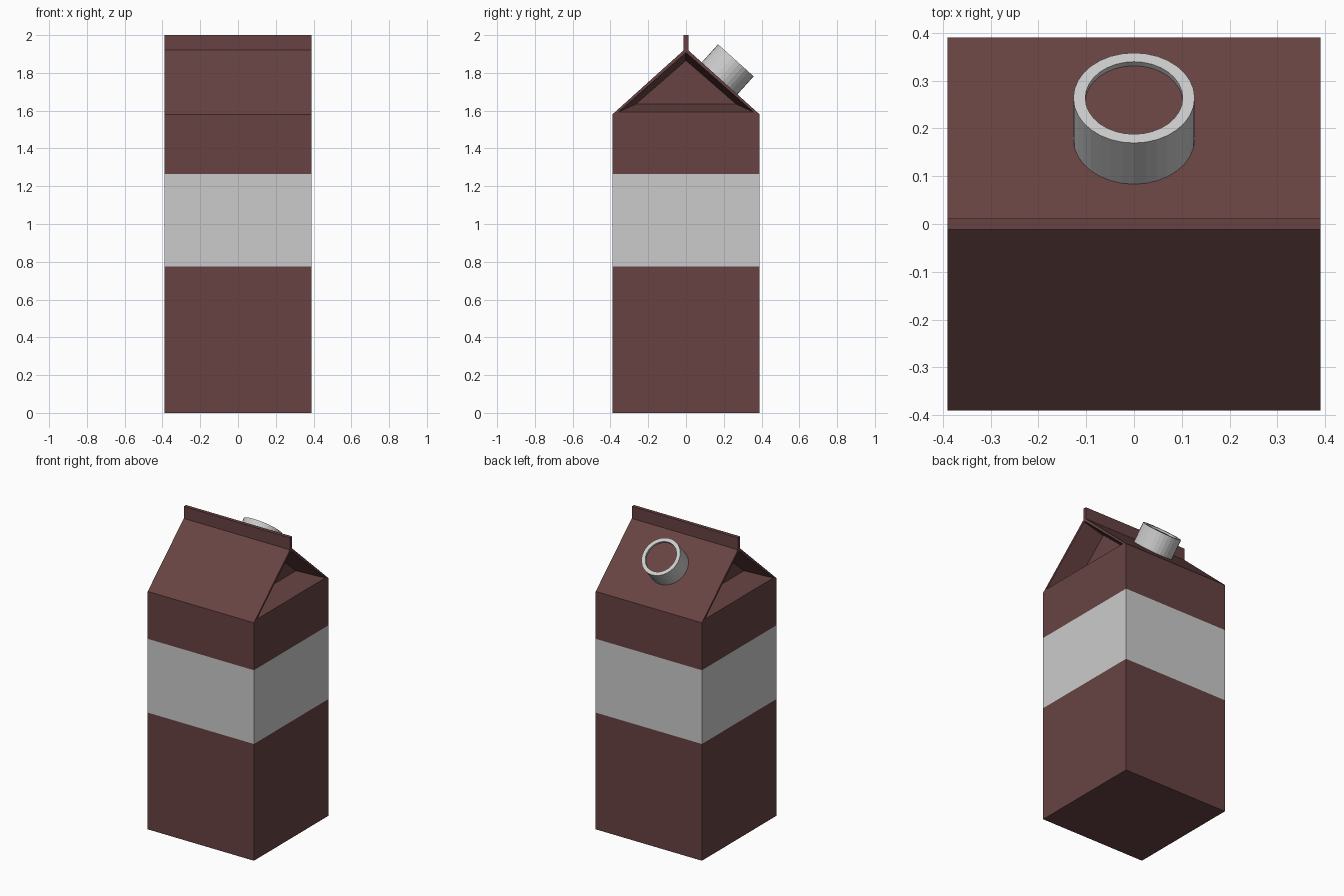
import bpy, bmesh, math
from mathutils import Matrix, Vector

if "Cube" in bpy.data.objects:
    bpy.data.objects.remove(bpy.data.objects["Cube"])

brown = bpy.data.materials.new("brown_card")
brown.diffuse_color = (0.137, 0.055, 0.055, 1)
brown.use_nodes = True
brown.node_tree.nodes["Principled BSDF"].inputs["Base Color"].default_value = brown.diffuse_color


def finish(name, bm, mat=None):
    bmesh.ops.remove_doubles(bm, verts=bm.verts, dist=1e-5)
    bmesh.ops.recalc_face_normals(bm, faces=bm.faces)
    me = bpy.data.meshes.new(name)
    bm.to_mesh(me)
    bm.free()
    ob = bpy.data.objects.new(name, me)
    bpy.context.collection.objects.link(ob)
    if mat:
        me.materials.append(mat)
    return ob


def bridge(bm, lower, upper, sides=None):
    n = len(lower)
    for i in (range(n) if sides is None else sides):
        j = (i + 1) % n
        bm.faces.new((lower[i], lower[j], upper[j], upper[i]))


W = 0.39


def level(bm, hy, z):
    return [bm.verts.new(p) for p in
            ((-W, -hy, z), (W, -hy, z), (W, hy, z), (-W, hy, z))]


# carton: square levels up to the eaves, sloping roof, top fin
bm = bmesh.new()
rings = [level(bm, hy, z) for hy, z in
         ((W, 0), (W, 0.775), (W, 1.265), (W, 1.58), (0.012, 1.92), (0.012, 2.0))]
bridge(bm, rings[0], rings[1])
bridge(bm, rings[2], rings[3])
bridge(bm, rings[3], rings[4], (0, 2))
bridge(bm, rings[4], rings[5])
bm.faces.new(rings[0])
bm.faces.new(rings[5])

# folded gable ends: thin rim, then a recess
for s in (-1, 1):
    loops = []
    for x, yb, zb, yt, zt in ((W, W, 1.58, 0.012, 1.92),
                              (W, 0.358, 1.592, 0.004, 1.904),
                              (0.24, 0.265, 1.635, 0.003, 1.863)):
        loops.append([bm.verts.new((s * x, y, z)) for y, z in
                      ((-yb, zb), (yb, zb), (yt, zt), (-yt, zt))])
    bridge(bm, loops[0], loops[1])
    bridge(bm, loops[1], loops[2])
    bm.faces.new(loops[2])
finish("carton", bm, brown)

# plain label band, flush with the carton walls
bm = bmesh.new()
bridge(bm, level(bm, W, 0.775), level(bm, W, 1.265))
finish("label_band", bm)

# cap on the rear roof slope, standing square to it
normal = Vector((0, 0.34, 0.378)).normalized()
place = Matrix.Translation((0, 0.177, 1.770)) @ \
    Matrix.Rotation(-math.atan2(normal.y, normal.z), 4, 'X')
SEG = 32


def circle(bm, r, z):
    return [bm.verts.new((r * math.cos(2 * math.pi * i / SEG),
                          r * math.sin(2 * math.pi * i / SEG), z)) for i in range(SEG)]


bm = bmesh.new()
loops = [circle(bm, r, z) for r, z in
         ((0.127, -0.005), (0.127, 0.13), (0.102, 0.13), (0.102, 0.117))]
for a, b in zip(loops, loops[1:]):
    bridge(bm, a, b)
finish("cap_ring", bm).matrix_world = place

# brown disc just below the cap rim
bm = bmesh.new()
bm.faces.new(circle(bm, 0.102, 0.117))
finish("cap_disc", bm, brown).matrix_world = place
